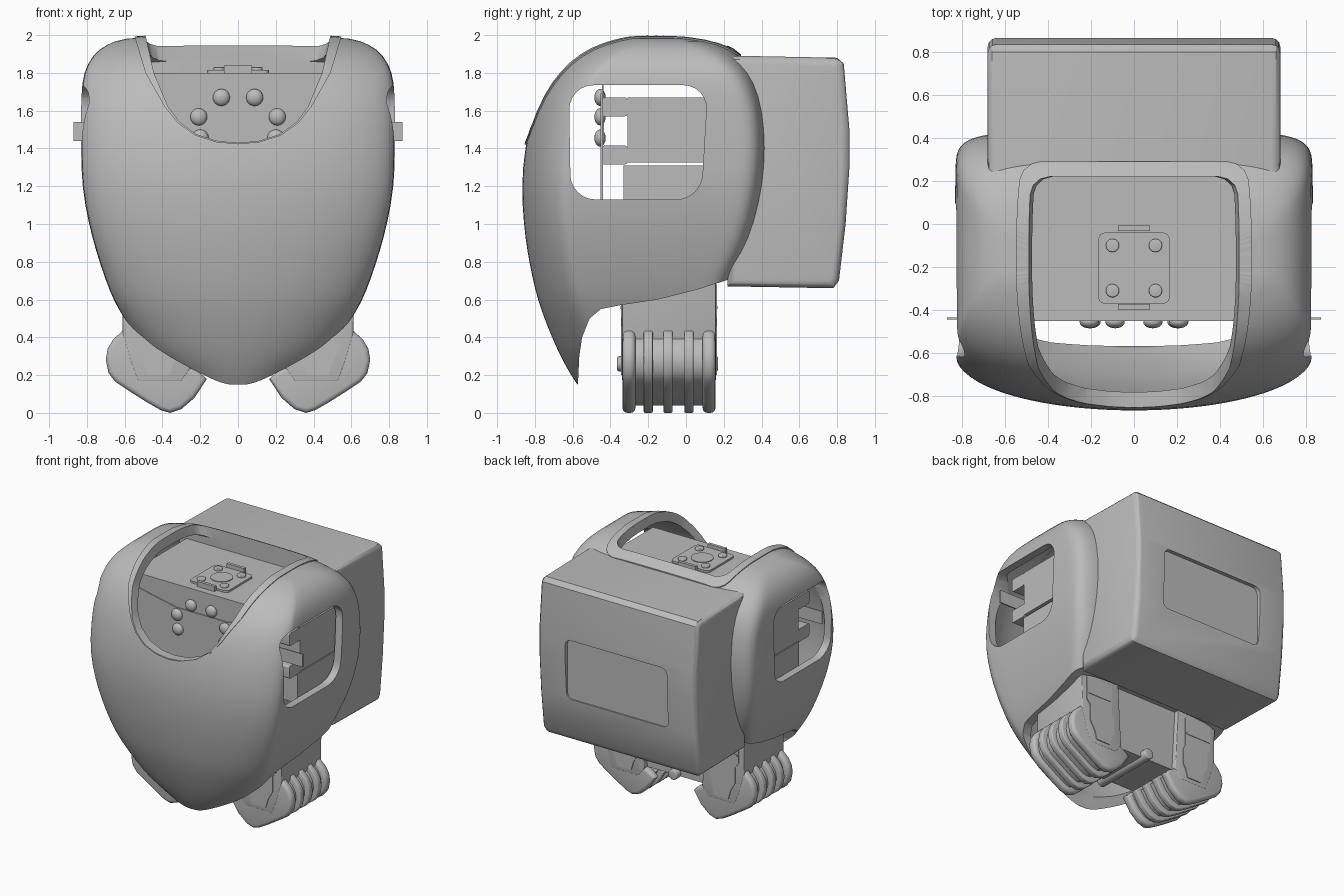
import bpy, bmesh, math
from mathutils import Vector

cube = bpy.data.objects.get("Cube")
if cube:
    bpy.data.objects.remove(cube, do_unlink=True)

grey = bpy.data.materials.new("plain_grey")
grey.use_nodes = True
grey.diffuse_color = (0.5, 0.5, 0.5, 1)
grey.node_tree.nodes["Principled BSDF"].inputs["Base Color"].default_value = (0.5, 0.5, 0.5, 1)


def finish(name, bm):
    bmesh.ops.recalc_face_normals(bm, faces=bm.faces)
    mesh = bpy.data.meshes.new(name)
    bm.to_mesh(mesh)
    bm.free()
    mesh.materials.append(grey)
    obj = bpy.data.objects.new(name, mesh)
    bpy.context.collection.objects.link(obj)
    return obj


def activate(obj):
    bpy.ops.object.select_all(action='DESELECT')
    obj.select_set(True)
    bpy.context.view_layer.objects.active = obj


def smooth(obj, degrees=35):
    activate(obj)
    bpy.ops.object.shade_smooth_by_angle(angle=math.radians(degrees))


def prism(name, pts, axis, lo, hi, corner=0.0, edge=0.0):
    """Extrude a 2D outline along an axis, rounding its corners and its end rims."""
    place = {'x': lambda a, b, t: (t, a, b),
             'y': lambda a, b, t: (a, t, b),
             'z': lambda a, b, t: (a, b, t)}[axis]
    k = 'xyz'.index(axis)
    bm = bmesh.new()
    ends = [[bm.verts.new(place(a, b, t)) for a, b in pts] for t in (lo, hi)]
    n = len(pts)
    for ring in ends:
        bm.faces.new(ring)
    for i in range(n):
        j = (i + 1) % n
        bm.faces.new((ends[0][i], ends[0][j], ends[1][j], ends[1][i]))
    bmesh.ops.recalc_face_normals(bm, faces=bm.faces)
    if corner:
        along = [e for e in bm.edges if abs(e.verts[0].co[k] - e.verts[1].co[k]) > 1e-5]
        bmesh.ops.bevel(bm, geom=along, offset=corner, segments=6, profile=0.5, affect='EDGES')
    if edge:
        rims = [e for e in bm.edges if abs(e.verts[0].co[k] - e.verts[1].co[k]) < 1e-5]
        bmesh.ops.bevel(bm, geom=rims, offset=edge, segments=3, profile=0.5, affect='EDGES')
    obj = finish(name, bm)
    smooth(obj)
    return obj


def rect(a0, a1, b0, b1):
    return [(a0, b0), (a1, b0), (a1, b1), (a0, b1)]


def circle(a, b, r, n=24):
    return [(a + r * math.cos(i * math.tau / n), b + r * math.sin(i * math.tau / n)) for i in range(n)]


def mirrored(half):
    return half + [(-x, z) for x, z in reversed(half) if x > 0]


def boolean(obj, cutter, operation='DIFFERENCE'):
    activate(obj)
    mod = obj.modifiers.new("cut", 'BOOLEAN')
    mod.operation, mod.object, mod.solver = operation, cutter, 'EXACT'
    bpy.ops.object.modifier_apply(modifier=mod.name)


# Outer shell rings: height, half width, front y, back y
RINGS = [(.15, .30, -.575, .10), (.2, .33, -.61, .12), (.3, .475, -.665, .15), (.4, .54, -.71, .18),
         (.5, .605, -.75, .20), (.6, .66, -.785, .22), (.7, .70, -.81, .25), (.85, .75, -.84, .33),
         (1.0, .79, -.86, .38), (1.2, .828, -.872, .42), (1.4, .832, -.855, .435), (1.6, .832, -.81, .42),
         (1.75, .828, -.74, .385), (1.85, .80, -.66, .33), (1.93, .735, -.56, .25),
         (1.97, .65, -.45, .14), (1.995, .55, -.34, -.05)]


def ring_outline(z, w, front, back):
    """Elliptical front, straight sides and a boxy back."""
    fore = front + min(.25, .4 * (back - front))
    aft = back - min(.28, .4 * (back - front))
    boxy = 2 / (6.2 - 3 * max(0, z - 1.6) / .4)
    half, pts = 28, []
    for i in range(half + 1):
        t = i * math.pi / half
        c, s = math.cos(t), math.sin(t)
        pts.append((w * math.copysign(abs(c) ** boxy, c), aft + (back - aft) * abs(s) ** boxy))
    for i in range(half + 1):
        t = i * math.pi / half
        pts.append((-w * math.cos(t), fore - (fore - front) * math.sin(t)))
    return pts


def shell_body(name, thickness, offset):
    bm = bmesh.new()
    rows = [[bm.verts.new((x, y, ring[0])) for x, y in ring_outline(*ring)] for ring in RINGS]
    for low, high in zip(rows, rows[1:]):
        for i in range(len(low)):
            j = (i + 1) % len(low)
            bm.faces.new((low[i], low[j], high[j], high[i]))
    bm.faces.new(rows[-1])
    obj = finish(name, bm)
    activate(obj)
    sub = obj.modifiers.new("round", 'SUBSURF')
    sub.levels = 1
    bpy.ops.object.modifier_apply(modifier=sub.name)
    wall = obj.modifiers.new("wall", 'SOLIDIFY')
    wall.thickness, wall.offset = thickness, offset
    bpy.ops.object.modifier_apply(modifier=wall.name)
    return obj


# Cutters for the neck opening, its lip, the side windows and the lower edge
opening = prism("opening_cutter", mirrored([(.51, 2.2), (.49, 2.0), (.445, 1.8), (.37, 1.62), (.31, 1.54),
                (.22, 1.475), (.11, 1.44), (0, 1.43)]), 'y', -1.2, .22, edge=.08)
lip_zone = prism("lip_cutter", mirrored([(.58, 2.2), (.55, 2.0), (.49, 1.8), (.388, 1.62), (.318, 1.533),
                 (.225, 1.468), (.113, 1.432), (0, 1.422)]), 'y', -1.2, .29, edge=.08)
window = prism("window_cutter", [(-.61, 1.13), (.08, 1.13), (.115, 1.735), (-.62, 1.735)], 'x', -1.2, 1.2, corner=.13)
hem = prism("hem_cutter", [(-.572, -.1), (-.572, .15), (-.565, .3), (-.55, .4), (-.51, .5), (-.45, .55),
            (-.35, .57), (-.15, .6), (.05, .65), (.24, .71), (.7, .84), (.7, -.1)], 'x', -1.2, 1.2)

shell = shell_body("outer_shell", .06, -1)
for cutter in (hem, window, opening):
    boolean(shell, cutter)
smooth(shell)

lip = shell_body("neck_lip", .07, -.75)
boolean(lip, lip_zone, 'INTERSECT')
boolean(lip, opening)
smooth(lip)

# Rear pack with a sunken panel
pack = prism("rear_pack", [(.22, .67), (.78, .66), (.81, .70), (.845, 1.0), (.865, 1.3), (.865, 1.5),
             (.835, 1.85), (.80, 1.88), (.3, 1.89), (.22, 1.89)], 'x', -.68, .68, edge=.04)
panel = prism("panel_cutter", rect(-.44, .44, 1.0, 1.47), 'y', .835, 1.0, corner=.05)
boolean(pack, panel)
smooth(pack, 30)
for cutter in (opening, lip_zone, window, hem, panel):
    bpy.data.objects.remove(cutter, do_unlink=True)

# Inner frame
prism("top_plate", rect(-.6, .6, -.45, .3), 'z', 1.76, 1.8)
prism("upper_front_plate", rect(-.58, .58, 1.6, 1.78), 'y', -.445, -.438)
prism("front_plate", mirrored([(.56, 1.1), (.56, 1.69), (.37, 1.65), (.22, 1.62)]), 'y', -.452, -.44)
prism("upper_core", rect(-.755, .755, -.31, .24), 'z', 1.325, 1.67)
prism("middle_core", rect(-.745, .745, -.33, .24), 'z', 1.08, 1.31)
prism("lower_core", rect(-.56, .56, -.33, .24), 'z', .72, 1.08)
prism("pelvis", rect(-.3, .3, -.29, .12), 'z', .24, .75)
prism("pelvis_pin", circle(0, .26, .04), 'y', -.365, .17, edge=.01)

# Top bracket
prism("bracket", rect(-.165, .165, -.37, -.04), 'z', 1.798, 1.815, corner=.03)
prism("bracket_boss", circle(0, -.2, .08, 32), 'z', 1.81, 1.82)
for y in (-.385, -.02):
    prism("bracket_tab", rect(-.075, .075, y - .012, y + .012), 'z', 1.798, 1.84)
for x in (-.1, .1):
    for y in (-.31, -.1):
        prism("bracket_bolt", circle(x, y, .031), 'z', 1.81, 1.83, edge=.006)


def dome(name, at, radius, depth):
    bm = bmesh.new()
    bmesh.ops.create_uvsphere(bm, u_segments=20, v_segments=12, radius=1)
    for v in bm.verts:
        v.co = Vector(at) + Vector((v.co.x * radius, v.co.y * depth, v.co.z * radius))
    smooth(finish(name, bm), 60)


# Foot outline seen from the front, and the plate set into each leg
FOOT = [(.56, .455), (.61, .435), (.66, .39), (.69, .34), (.70, .28), (.685, .21), (.65, .165), (.59, .125),
        (.48, .055), (.41, .015), (.36, 0), (.30, .02), (.23, .08), (.165, .18), (.21, .22), (.3, .27), (.4, .4)]
CORE = [(.45 + (x - .45) * .84, .25 + (z - .25) * .84) for x, z in FOOT]
LEG = [(.28, .78), (.615, .78), (.61, .42), (.57, .28), (.53, .17), (.3, .17), (.25, .24)]
INSET = [(.34, .68), (.57, .68), (.57, .5), (.54, .46), (.54, .34), (.5, .27), (.48, .2),
         (.36, .2), (.34, .27), (.32, .3), (.32, .42), (.34, .46)]

for side, s in (("left", 1), ("right", -1)):
    def flip(pts):
        return [(s * x, z) for x, z in pts]

    def span(a, b):
        return sorted((s * a, s * b))

    # Front bolts, side arms and side tabs
    for x, z in ((.088, 1.67), (.208, 1.567), (.2, 1.455)):
        dome(side + "_front_bolt", (s * x, -.455, z), .045, .03)
    prism(side + "_side_arm", rect(*span(.5, .87), 1.44, 1.54), 'y', -.444, -.434)
    for z in (1.315, 1.57):
        prism(side + "_side_tab", rect(-.445, -.31, z, z + .1), 'x', *span(.64, .755), corner=.015)

    # Leg housing with inset plates on both faces
    prism(side + "_leg", flip(LEG), 'y', -.338, .158, edge=.006)
    for y in (-.344, .156):
        prism(side + "_leg_plate", flip(INSET), 'y', y, y + .008)
        prism(side + "_leg_bar", rect(*span(.35, .56), .55, .565), 'y', y - .004, y + .012)

    # Ribbed foot, with thicker chamfered ribs at both ends
    prism(side + "_foot_core", flip(CORE), 'y', -.32, .15)
    for y in (-.2, -.095, .015):
        prism(side + "_foot_rib", flip(FOOT), 'y', y - .024, y + .024, edge=.008)
    for y in (-.302, .122):
        prism(side + "_end_rib", flip(FOOT), 'y', y - .034, y + .034, edge=.025)
